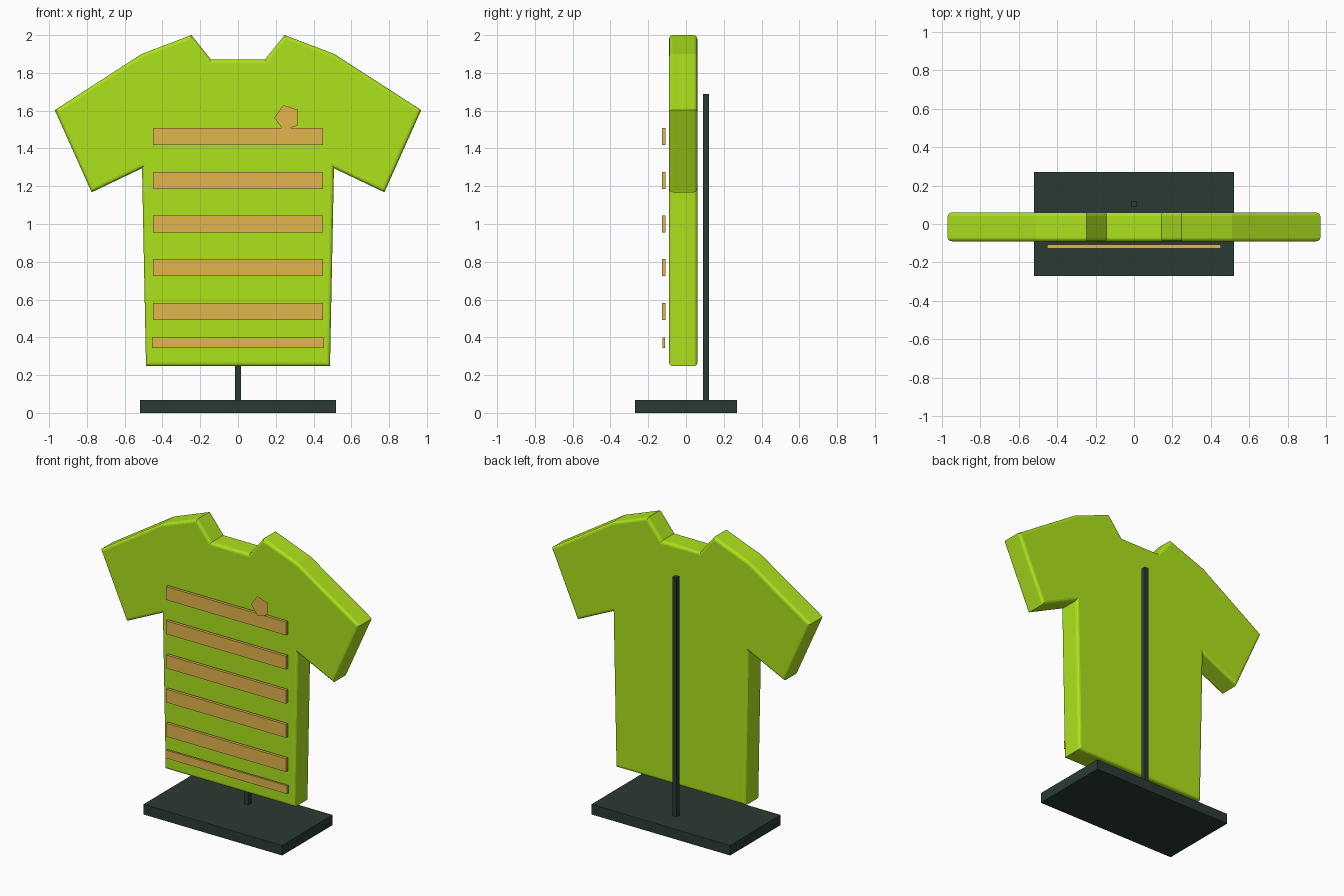
import bpy
import bmesh
import math

default = bpy.data.objects.get("Cube")
if default:
    bpy.data.objects.remove(default, do_unlink=True)


def material(name, rgb):
    mat = bpy.data.materials.new(name)
    mat.use_nodes = True
    mat.diffuse_color = (*rgb, 1)
    bsdf = next(n for n in mat.node_tree.nodes if n.type == "BSDF_PRINCIPLED")
    bsdf.inputs["Base Color"].default_value = (*rgb, 1)
    return mat


LIME = material("lime green", (0.42, 0.77, 0.012))
TAN = material("golden tan", (0.77, 0.465, 0.075))
DARK = material("dark slate", (0.024, 0.042, 0.033))


def finish(name, bm, mat):
    bmesh.ops.recalc_face_normals(bm, faces=bm.faces)
    mesh = bpy.data.meshes.new(name)
    bm.to_mesh(mesh)
    bm.free()
    mesh.materials.append(mat)
    obj = bpy.data.objects.new(name, mesh)
    bpy.context.collection.objects.link(obj)
    return obj


def box(name, low, high, mat):
    bm = bmesh.new()
    bmesh.ops.create_cube(bm, size=1)
    for v in bm.verts:
        v.co = [h if c > 0 else l for c, l, h in zip(v.co, low, high)]
    return finish(name, bm, mat)


# Shirt: mirrored outline, extruded, with flat-shaded bevelled front and back rims
FRONT, BACK = -0.09, 0.06
half = [(0.143, 1.87), (0.247, 2.0), (0.51, 1.90), (0.97, 1.603),
        (0.775, 1.168), (0.508, 1.295), (0.487, 0.248)]
outline = half + [(-x, z) for x, z in reversed(half)]
bm = bmesh.new()
face = bm.faces.new([bm.verts.new((x, FRONT, z)) for x, z in outline])
extruded = bmesh.ops.extrude_face_region(bm, geom=[face], use_keep_orig=True)
for item in extruded["geom"]:
    if isinstance(item, bmesh.types.BMVert):
        item.co.y = BACK
bmesh.ops.recalc_face_normals(bm, faces=bm.faces)
rims = [e for e in bm.edges if abs(e.verts[0].co.y - e.verts[1].co.y) < 0.001]
bmesh.ops.bevel(bm, geom=rims, offset=0.018, segments=3, profile=0.5,
                affect="EDGES", clamp_overlap=True)
finish("shirt", bm, LIME)

# Chest stripes, evenly spaced, and the thinner hem stripe
for i in range(5):
    z = 1.462 - i * 0.2312
    box(f"stripe_{i + 1}", (-0.45, -0.128, z - 0.045), (0.45, -0.108, z + 0.045), TAN)
box("hem_stripe", (-0.455, -0.125, 0.343), (0.455, -0.111, 0.398), TAN)

# Five-sided chest badge
bm = bmesh.new()
corners = [math.pi + i * math.tau / 5 for i in range(5)]
bm.faces.new([bm.verts.new((0.262 + 0.07 * math.cos(a), -0.135,
                            1.563 + 0.07 * math.sin(a))) for a in corners])
badge = finish("badge", bm, TAN)
if badge.data.polygons[0].normal.y > 0:
    badge.data.flip_normals()

# Stand
box("stand_base", (-0.52, -0.27, 0), (0.52, 0.27, 0.068), DARK)
box("stand_post", (-0.015, 0.09, 0.06), (0.015, 0.121, 1.687), DARK)
